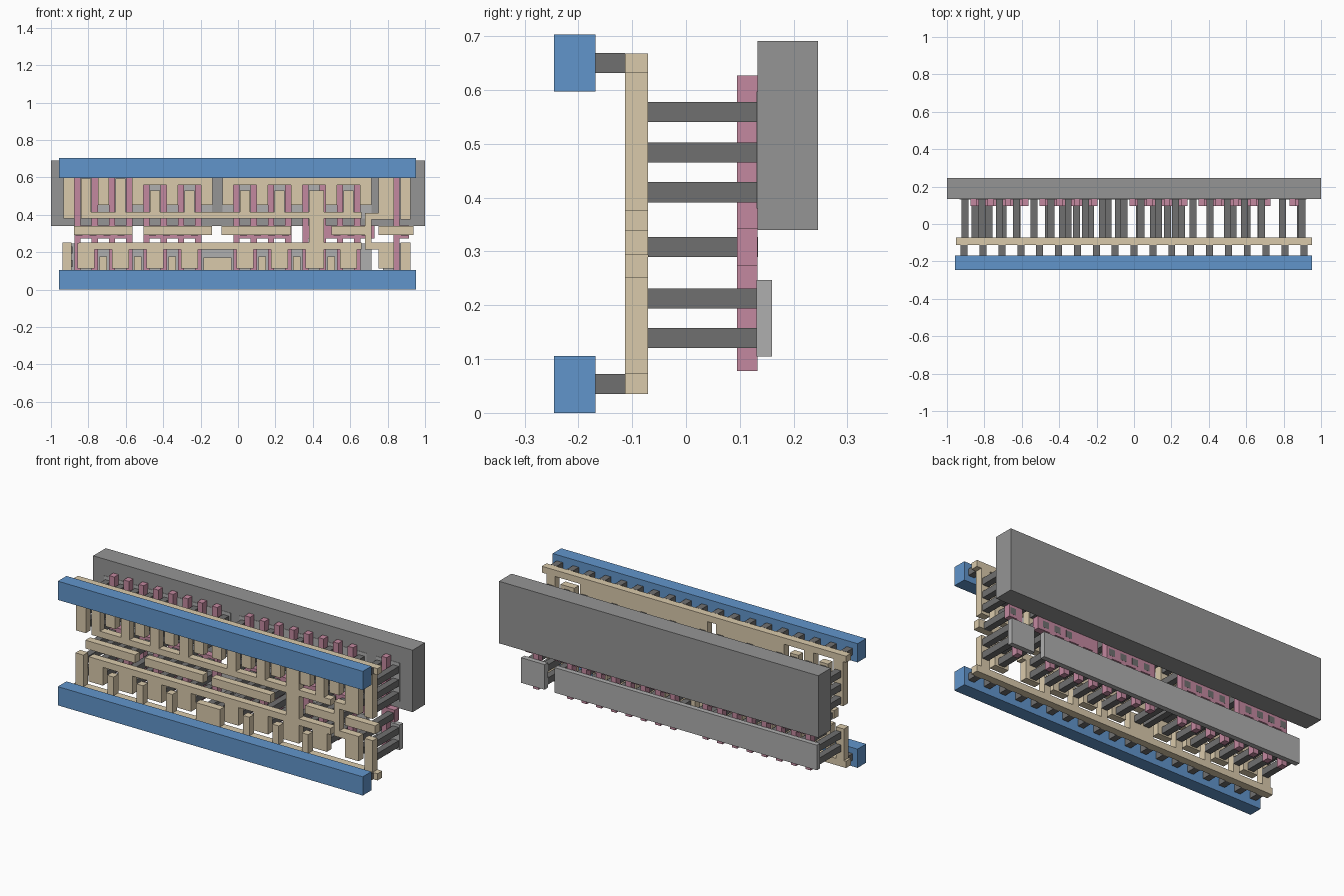
import bpy, bmesh
from mathutils import Matrix, Vector


def layer(name, boxes, y0, y1, color=None):
    """One object per chip layer, made of (x0, x1, z0, z1) boxes sharing a depth range."""
    bm = bmesh.new()
    for x0, x1, z0, z1 in boxes:
        mid = Vector(((x0 + x1) / 2, (y0 + y1) / 2, (z0 + z1) / 2))
        size = Matrix.Diagonal((x1 - x0, y1 - y0, z1 - z0, 1))
        bmesh.ops.create_cube(bm, size=1, matrix=Matrix.Translation(mid) @ size)
    me = bpy.data.meshes.new(name)
    bm.to_mesh(me)
    bm.free()
    ob = bpy.data.objects.new(name, me)
    bpy.context.collection.objects.link(ob)
    if color:
        mat = bpy.data.materials.new(name + "_color")
        mat.diffuse_color = (*color, 1)
        me.materials.append(mat)
    return ob


def sq(x, z, h=0.0186):
    return (x - h, x + h, z - h, z + h)


BLUE, TAN, PINK = (0.12, 0.30, 0.60), (0.70, 0.59, 0.41), (0.55, 0.25, 0.35)
DARK, LIGHT, MID = (0.16, 0.16, 0.16), (0.43, 0.43, 0.43), (0.30, 0.30, 0.30)
P = 0.0921                                   # gate pitch
GROUPS = [-0.858, -0.489, -0.008, 0.361]     # first gate of each group of four
INV = 0.848                                  # single gate on the right
R1, R2, R3 = 0.41, 0.484, 0.559              # upper contact rows
N1, N2, PZ = 0.139, 0.213, 0.308             # lower and gate contact rows

# supply rails and their vias
layer("supply_rails", [(-0.957, 0.953, 0, 0.106), (-0.957, 0.953, 0.597, 0.703)],
      -0.245, -0.168, BLUE)
layer("rail_vias", [sq(-0.908 + 0.1009 * i, z) for i in range(19) for z in (0.054, 0.65)],
      -0.168, -0.113, DARK)

# well block and diffusion slabs
layer("well_block", [(-1, 1, 0.34, 0.691)], 0.133, 0.245, MID)
layer("upper_diffusion", [(-0.932, -0.138, 0.38, 0.597), (-0.082, 0.7125, 0.38, 0.597),
                          (0.774, 0.921, 0.38, 0.597)], 0.131, 0.16, LIGHT)
layer("lower_diffusion", [(-0.932, 0.7125, 0.105, 0.247), (0.774, 0.921, 0.105, 0.247)],
      0.131, 0.16, LIGHT)

# gates: vertical strips joined by a horizontal bar per group
gates, bars = [], []
for g in GROUPS:
    gates += [(g + P * i - 0.0165, g + P * i + 0.0165, 0.078, 0.627) for i in range(4)]
    bars.append((g - 0.0165, 0.73 if g > 0.3 else g + 3 * P + 0.0165, 0.273, 0.343))
gates.append((INV - 0.0165, INV + 0.0165, 0.078, 0.627))
bars.append((INV - 0.0165, 0.915, 0.273, 0.343))
layer("gates", gates + bars, 0.095, 0.133, PINK)

# interconnect: rail strips
wire = [(-0.953, 0.953, 0.035, 0.073), (-0.953, 0.953, 0.632, 0.668)]
contacts = []

# upper and lower fingers, alternating between supply and output
for side, start in enumerate((GROUPS[0] - P / 2, GROUPS[2] - P / 2)):
    for k in range(9):
        x = start + P * k
        plain = side == 0 and k < 4          # fingers here reach the full height
        if k % 2:
            top = 0.593 if plain else 0.53
            wire += [(x - 0.027, x + 0.027, 0.38, top), (x - 0.045, x + 0.045, 0.112, 0.25)]
            contacts += [sq(x, z) for z in (R1, R2, N1, N2)]
            if plain:
                contacts.append(sq(x, R3))
        else:
            low = 0.38 if side == 0 and k == 0 else 0.452
            wire.append((x - 0.03, x + 0.03, low, 0.64))
            contacts += [sq(x, R2), sq(x, R3)]
            if side == 0 and k == 0:
                wire.append((x - 0.035, x + 0.015, 0.06, 0.252))
                contacts += [sq(x, N1), sq(x, N2), sq(x, R1)]
            elif 0 < k < 8:
                wire.append((x - 0.02, x + 0.02, 0.06, 0.178))
                contacts.append(sq(x, N1))
wire += [
    (-0.505, -0.14, 0.56, 0.64), (-0.082, 0.712, 0.56, 0.64),   # supply bridges
    (-0.835, 0.66, 0.38, 0.415),                                # output bar
    (-0.85, 0.66, 0.215, 0.252),                                # lower bar
    (0.38, 0.46, 0.112, 0.53),                                  # output riser
    (-0.185, -0.035, 0.06, 0.172),                              # ground block
    (0.75, 0.835, 0.375, 0.597), (0.75, 0.835, 0.112, 0.252),   # inverter output
    (0.68, 0.835, 0.375, 0.41), (0.68, 0.835, 0.215, 0.252), (0.68, 0.715, 0.215, 0.41),
    (0.87, 0.923, 0.375, 0.64), (0.87, 0.923, 0.06, 0.252),     # inverter supply
    (-0.877, -0.565, 0.293, 0.34), (-0.505, -0.14, 0.293, 0.34),  # gate inputs
    (-0.087, 0.283, 0.293, 0.34), (0.50, 0.70, 0.293, 0.34), (0.75, 0.938, 0.293, 0.34),
]
layer("interconnect", wire, -0.113, -0.071, TAN)

# contacts to inverter and gate bars
for x in (0.795, 0.897):
    contacts += [sq(x, z) for z in (R1, R2, R3, N1, N2)]
for x0, n in ((-0.85, 4), (-0.457, 4), (0.03, 4), (0.53, 3), (0.89, 1)):
    contacts += [sq(x0 + 0.0746 * i, PZ) for i in range(n)]
contacts += [sq(-0.138, N1), sq(-0.082, N1)]
layer("contacts", contacts, -0.071, 0.1335, DARK)
